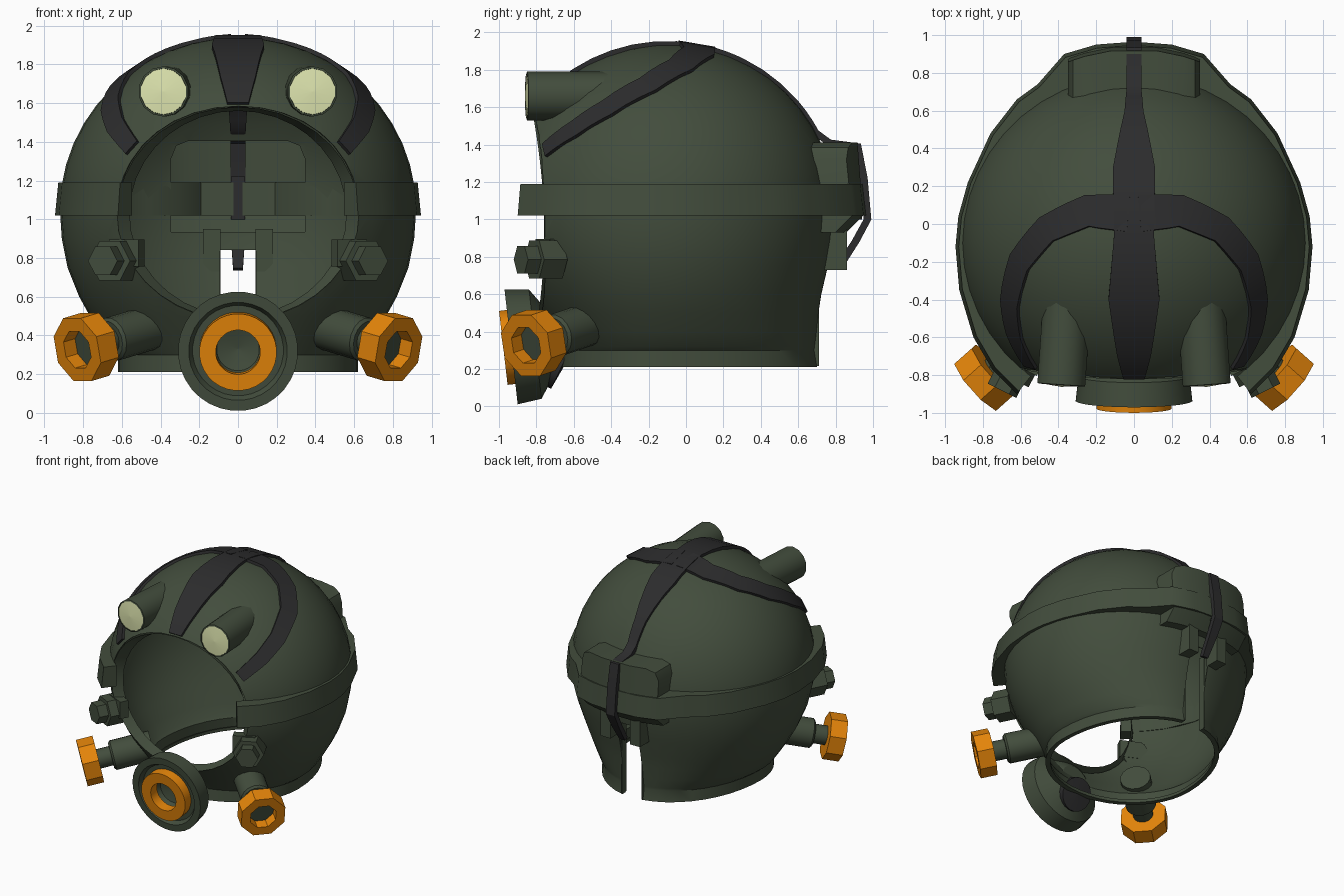
import bpy, bmesh, math
from mathutils import Vector

if "Cube" in bpy.data.objects:
    bpy.data.objects.remove(bpy.data.objects["Cube"])

def material(name, rgb):
    m = bpy.data.materials.new(name)
    m.diffuse_color = (*rgb, 1)
    m.use_nodes = True
    m.node_tree.nodes["Principled BSDF"].inputs["Base Color"].default_value = m.diffuse_color
    return m

GREEN = material("olive green", (0.055, 0.074, 0.046))
DARK = material("charcoal strap", (0.025, 0.025, 0.026))
ORANGE = material("orange", (0.78, 0.235, 0.003))
LENS = material("pale lens", (0.82, 0.88, 0.48))

C = Vector((0, -0.1, 1.05))          # centre of the dome
RX, RF, RB, RZ = 0.92, 0.90, 0.90, 0.888   # dome radii: side, front, back, up


def finish(name, bm, mat):
    bmesh.ops.remove_doubles(bm, verts=bm.verts, dist=1e-5)
    bmesh.ops.recalc_face_normals(bm, faces=bm.faces)
    me = bpy.data.meshes.new(name)
    bm.to_mesh(me)
    bm.free()
    me.materials.append(mat)
    ob = bpy.data.objects.new(name, me)
    bpy.context.collection.objects.link(ob)
    return ob


def loft(name, rings, mat, first=True, last=True, wrap=True):
    """Skin rings of equal point count, closed around unless wrap is off."""
    bm = bmesh.new()
    vs = [[bm.verts.new(p) for p in r] for r in rings]
    n = len(rings[0])
    for a, b in zip(vs, vs[1:]):
        for i in range(n if wrap else n - 1):
            j = (i + 1) % n
            bm.faces.new((a[i], a[j], b[j], b[i]))
    if first:
        bm.faces.new(vs[0])
    if last:
        bm.faces.new(vs[-1])
    return finish(name, bm, mat)


def lathe(name, profile, n, origin, axis, mat, closed=False, phase=0.5):
    """Revolve (radius, distance) points about an axis; closed makes a ring."""
    q = Vector(axis).to_track_quat('Z', 'Y')
    o = Vector(origin)
    pts = list(profile) + ([profile[0]] if closed else [])
    rings = []
    for r, d in pts:
        r = max(r, 0.0005)
        rings.append([o + q @ Vector((r * math.cos(t), r * math.sin(t), d))
                      for t in (2 * math.pi * (i + phase) / n for i in range(n))])
    return loft(name, rings, mat, not closed, not closed)


def box(name, centre, size, mat, turn=0.0):
    c, s = math.cos(turn), math.sin(turn)
    ring = []
    for u, v in ((-1, -1), (1, -1), (1, 1), (-1, 1)):
        x, y = u * size[0] / 2, v * size[1] / 2
        ring.append((centre[0] + x * c - y * s, centre[1] + x * s + y * c))
    return loft(name, [[(x, y, centre[2] + k * size[2] / 2) for x, y in ring] for k in (-1, 1)], mat)


def radii(d):
    return Vector((RX, RB if d.y > 0 else RF, RZ))


def snap(p):
    d = Vector(p) - C
    r = radii(d)
    return C + d / math.sqrt(sum((d[i] / r[i]) ** 2 for i in range(3)))


def depth(x, z):
    """Distance from the dome centre plane to the shell, along y."""
    return 0.9 * math.sqrt(1 - (x / RX) ** 2 - ((z - 1.05) / RZ) ** 2)


def strap(name, on_dome, free=()):
    """Ribbon through (x, y, z, half width) points, laid on the dome then over free points."""
    pts = []
    for a, b in zip(on_dome, on_dome[1:]):
        for k in range(3):
            m = [a[i] + (b[i] - a[i]) * k / 3 for i in range(4)]
            pts.append((snap(m[:3]), m[3]))
    pts.append((snap(on_dome[-1][:3]), on_dome[-1][3]))
    pts += [(Vector(f[:3]), f[3]) for f in free]
    rings = []
    for i, (p, w) in enumerate(pts):
        t = pts[min(i + 1, len(pts) - 1)][0] - pts[max(i - 1, 0)][0]
        d = p - C
        r = radii(d)
        n = Vector([d[k] / r[k] ** 2 for k in range(3)]).normalized()
        s = t.cross(n).normalized() * w
        rings.append([p - s + n * 0.016, p + s + n * 0.016, p + s - n * 0.025, p - s - n * 0.025])
    return loft(name, rings, DARK)


# Thin helmet shell: folded neck rim, lower profile (z, half width, front y, back y), ellipsoid dome
levels = [(0.235, .585, -.63, .67), (0.21, .585, -.63, .67),
          (0.21, .62, -.67, .71), (0.30, .62, -.66, .695), (0.32, .645, -.67, .696),
          (0.40, .70, -.72, .705), (0.50, .765, -.79, .715), (0.60, .82, -.85, .73),
          (0.75, .88, -.93, .765), (0.90, .91, -.98, .79)]
for i in range(13):
    a = math.radians(i * 7.5 if i < 12 else 89.5)
    k = math.cos(a)
    levels.append((1.05 + RZ * math.sin(a), RX * k, -.1 - RF * k, -.1 + RB * k))
N = 44
rings = []
for z, rx, yf, yb in levels:
    ring = []
    for i in range(N):
        t = 2 * math.pi * i / N
        c = math.cos(t)
        ring.append((rx * math.sin(t), -.1 + c * ((yb + .1) if c > 0 else (-.1 - yf)), z))
    rings.append(ring)
shell = loft("helmet_shell", rings, GREEN, first=False)
solid = shell.modifiers.new("wall", 'SOLIDIFY')
solid.thickness, solid.offset = 0.008, -1


def face_oval(hx, hz):
    return [(hx * math.cos(t), 1.03 + hz * math.sin(t)) for t in (2 * math.pi * i / 36 for i in range(36))]


# Cutters: flared face opening, rear neck slot, hollow behind the rear box
face_cut = loft("face_cutter", [[(x, y, z) for x, z in face_oval(hx, hz)]
                for y, hx, hz in ((-1.2, .95, .58), (-.755, .625, .55), (-.69, .565, .53), (-.3, .5, .5))], GREEN)
slot_cut = box("slot_cutter", (0, .8, .42), (.18, .7, .84), GREEN)
sections = [(-.35, 1.32), (-.324, 1.384), (-.26, 1.41), (-.12, 1.41),
            (.12, 1.41), (.26, 1.41), (.324, 1.384), (.35, 1.32)]
outline = [(-.345, .935)] + [(x * .985, z - .005) for x, z in sections] + [(.345, .935)]
box_cut = loft("box_cutter", [[(x, y, z) for x, z in outline] for y in (.45, 1.2)], GREEN)
cutters = (face_cut, slot_cut, box_cut)
for cutter in cutters:
    m = shell.modifiers.new("cut", 'BOOLEAN')
    m.operation, m.object, m.solver = 'DIFFERENCE', cutter, 'EXACT'
baked = bpy.data.meshes.new_from_object(shell.evaluated_get(bpy.context.evaluated_depsgraph_get()))
shell.modifiers.clear()
shell.data = baked
baked.materials.clear()
baked.materials.append(GREEN)
for cutter in cutters:
    bpy.data.objects.remove(cutter)

# Folded rims of the face opening and the neck slot
loft("face_rim", [[(x, -.1 - depth(x, z), z) for x, z in face_oval(.625, .55)],
                  [(x, -.70, z) for x, z in face_oval(.56, .53)]], GREEN, False, False)
for s in (-1, 1):
    box("slot_rim", (s * .093, .68, .525), (.006, .06, .62), GREEN)

# Raised band around the shell, bulging over the rear box, flaring at the face
half = [(.20, .95), (.37, .90), (.51, .74), (.62, .66), (.76, .48), (.88, .22), (.93, .04),
        (.945, -.12), (.925, -.35), (.85, -.6), (.75, -.77), (.62, -.9)]
path = [(-x, y) for x, y in reversed(half)] + [(0, .965)] + half
rings = []
for x, y in path:
    inner = .95 if abs(x) < .3 else .985 / math.hypot(x / RX, (y + .1) / RB)
    rings.append([(x * k, -.1 + (y + .1) * k, z)
                  for k, z in ((1, 1.02), (.982, 1.19), (min(inner, .975), 1.19), (inner, 1.02))])
loft("shell_band", rings, GREEN)

# Hollow rear box with a curved back and rounded top corners, and two tabs below it
rings = []
for x, top in sections:
    back = .935 - .55 * x * x
    rings.append([(x, -.11 + depth(x, .95), .93), (x, back - .07, .93), (x, back + .02, 1.02),
                  (x, back - .01, top), (x, -.11 + depth(x, top), top)])
loft("rear_box", rings, GREEN, wrap=False)
for s in (-1, 1):
    box("rear_tab", (s * .135, .80, .84), (.09, .12, .22), GREEN)

# Straps
strap("centre_strap",
      [(0, -.84, 1.615, .055), (0, -.70, 1.74, .09), (0, -.40, 1.90, .135), (0, -.05, 1.95, .105),
       (0, .17, 1.91, .11), (0, .30, 1.85, .11), (0, .58, 1.62, .05), (0, .70, 1.47, .04)],
      [(0, .76, 1.42, .04), (0, .92, 1.40, .04), (0, .955, 1.22, .04),
       (0, .975, 1.0, .04), (0, .91, .88, .035), (0, .82, .74, .025)])
for s in (-1, 1):
    strap("side_strap", [(s * x, y, z, w) for x, y, z, w in (
        (.03, .06, 1.95, .10), (.25, .07, 1.90, .085), (.45, -.03, 1.80, .075), (.59, -.20, 1.70, .07),
        (.655, -.42, 1.59, .062), (.64, -.60, 1.49, .055), (.575, -.79, 1.385, .045))])
box("inner_strap", (0, .925, 1.11), (.07, .03, .22), DARK)

# Front breathing filter, tilted slightly down
axis = Vector((0, -1, -.115))
hub = (0, -.935, .318)
lathe("filter_body", [(0, -.25), (.12, -.25), (.295, -.13), (.31, 0), (.255, 0), (.235, -.035),
                      (.13, -.035), (.11, -.08), (0, -.11)], 32, hub, axis, GREEN)
lathe("filter_ring", [(.20, -.04), (.20, .042), (.115, .042), (.115, -.04)],
      32, hub, axis, ORANGE, closed=True)
lathe("filter_back_pad", [(0, -.04), (.13, -.04), (.13, .01), (0, .02)], 20, (0, -.675, .215), (0, .9, -.43), DARK)

for s in (-1, 1):
    # Headlamps
    lamp = (s * .385, -.85, 1.66)
    aim = (s * .07, -1, 0)
    lathe("lamp_housing", [(0, -.45), (.13, -.45), (.13, 0), (.12, .003), (.118, -.02), (0, -.02)],
          14, lamp, aim, GREEN)
    lathe("lamp_lens", [(0, -.02), (.119, -.02), (.119, 0), (0, .012)], 14, lamp, aim, LENS)

    # Side valves with open orange knobs
    aim = Vector((s * .73, -.65, -.22)).normalized()
    knob = (s * .785, -.815, .34)
    lathe("valve_stub", [(0, -.48), (.115, -.48), (.115, -.18), (.10, -.165), (0, -.165)], 16, knob, aim, GREEN)
    lathe("valve_neck", [(0, -.2), (.075, -.2), (.075, -.06), (.12, -.05), (.12, -.02), (0, -.02)],
          16, knob, aim, GREEN)
    lathe("valve_knob", [(.07, -.065), (.18, -.065), (.18, .062), (.105, .062), (.105, -.03), (.07, -.03)],
          8, knob, aim, ORANGE, closed=True)

    # Cheek bolts on rim brackets
    aim = Vector((s * .45, -.89, 0))
    lathe("cheek_bolt", [(0, -.2), (.118, -.2), (.118, -.06), (.085, -.06), (.085, .02), (0, .02)],
          6, (s * .69, -.865, .785), aim, GREEN, phase=0)
    box("bolt_bracket", (s * .575, -.735, .825), (.17, .07, .14), GREEN, s * math.atan2(.45, .89))

# Smooth the curved surfaces, keep edges sharp
bpy.ops.object.select_all(action='SELECT')
bpy.context.view_layer.objects.active = shell
bpy.ops.object.shade_smooth_by_angle(angle=math.radians(33))
